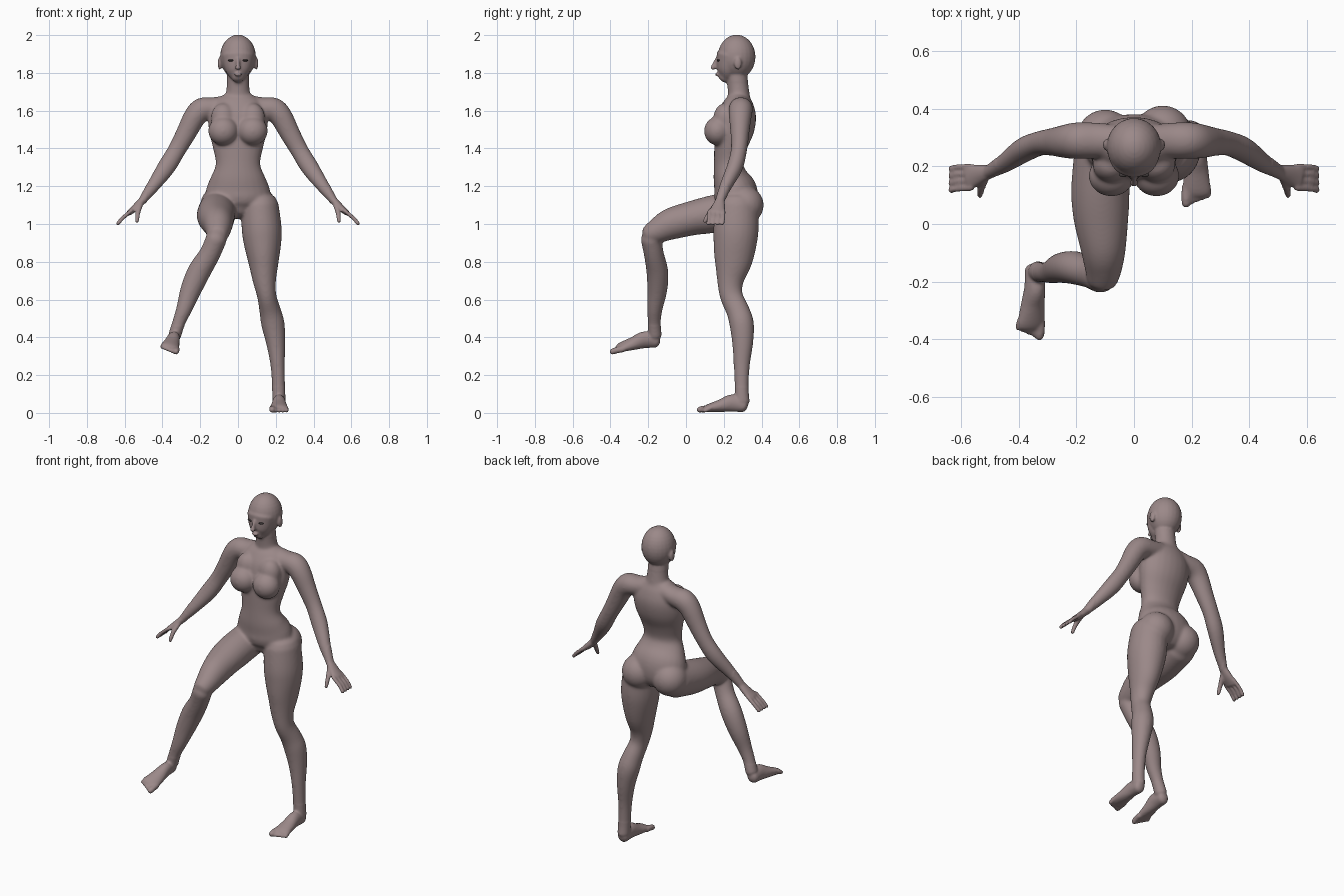
import bpy, bmesh, math
from mathutils import Matrix, Vector

default_cube = bpy.data.objects.get("Cube")
if default_cube:
    bpy.data.objects.remove(default_cube, do_unlink=True)

X_AXIS, Y_AXIS = Vector((1, 0, 0)), Vector((0, 1, 0))
IDENTITY = Matrix.Identity(4)


def make_material(name, colour):
    material = bpy.data.materials.new(name)
    material.use_nodes = True
    material.diffuse_color = (*colour, 1)
    shader = material.node_tree.nodes["Principled BSDF"]
    shader.inputs["Base Color"].default_value = (*colour, 1)
    shader.inputs["Roughness"].default_value = 0.7
    return material


def smooth_path(sections, steps=4):
    """Spline through sections of (x, y, z, half width, half depth)."""
    points = [Vector(s) for s in sections]
    points = [points[0]] + points + [points[-1]]
    result = []
    for p, q, r, s in zip(points, points[1:], points[2:], points[3:]):
        for i in range(steps):
            t = i / steps
            result.append(q + (r - p) * (t / 2)
                          + (p * 2 - q * 5 + r * 4 - s) * (t * t / 2)
                          + (q * 3 - p - r * 3 + s) * (t ** 3 / 2))
    return result + [points[-1]]


def tube(bm, sections, side=X_AXIS, matrix=IDENTITY, cap=0.7, sides=24):
    """Loft of elliptical sections with rounded ends."""
    path = smooth_path(sections)
    centres = [Vector(p[:3]) for p in path]
    last = len(path) - 1
    rows = []
    for i, p in enumerate(path):
        tangent = (centres[min(i + 1, last)] - centres[max(i - 1, 0)]).normalized()
        rows.append((centres[i], tangent, p[3], p[4]))

    def dome(row, direction):
        centre, tangent, a, b = row
        return [(centre + tangent * (direction * cap * min(a, b) * math.sin(u)),
                 tangent, a * math.cos(u), b * math.cos(u))
                for u in map(math.radians, (30, 55, 78))]

    rows = dome(rows[0], -1)[::-1] + rows + dome(rows[-1], 1)
    rings = []
    for centre, tangent, a, b in rows:
        u = (side - tangent * side.dot(tangent)).normalized()
        v = tangent.cross(u)
        angles = [math.tau * k / sides for k in range(sides)]
        rings.append([bm.verts.new(matrix @ (centre + u * (a * math.cos(w))
                                             + v * (b * math.sin(w)))) for w in angles])
    for low, high in zip(rings, rings[1:]):
        for k in range(sides):
            n = (k + 1) % sides
            bm.faces.new((low[k], low[n], high[n], high[k]))
    bm.faces.new(rings[0][::-1])
    bm.faces.new(rings[-1])


def ball(bm, centre, radii):
    matrix = Matrix.Translation(centre) @ Matrix.Diagonal((*radii, 1))
    bmesh.ops.create_uvsphere(bm, u_segments=24, v_segments=16, radius=1, matrix=matrix)


def add_foot(bm, matrix):
    """Foot with its sole on the local origin, big toe towards -x."""
    tube(bm, [(0, .01, .04, .033, .037), (0, -.05, .052, .035, .046),
              (0, -.11, .038, .042, .034), (0, -.17, .026, .049, .023),
              (0, -.19, .02, .048, .018)], X_AXIS, matrix)
    for i in range(5):
        x = -.036 + i * .019
        r = .017 if i == 0 else .012
        tip = -.222 + .007 * i
        tube(bm, [(x, -.17, .024, r, r), (x, tip + .02, .022, r, r),
                  (x, tip, r, r, r)], X_AXIS, matrix, 1, 12)


def add_arm(bm, matrix):
    tube(bm, [(.06, .29, 1.63, .055, .052), (.13, .29, 1.615, .062, .056),
              (.19, .29, 1.605, .064, .064), (.23, .287, 1.565, .06, .06),
              (.275, .285, 1.48, .05, .054), (.325, .28, 1.39, .043, .048),
              (.38, .258, 1.3, .043, .048), (.45, .21, 1.2, .033, .035),
              (.505, .18, 1.125, .024, .022)], Y_AXIS, matrix)
    # palm, fingers and thumb
    tube(bm, [(.5, .181, 1.13, .024, .021), (.54, .172, 1.09, .036, .019),
              (.575, .162, 1.06, .044, .015)], Y_AXIS, matrix)
    for i in range(4):
        y = .162 + (i - 1.5) * .025
        r = .011
        tube(bm, [(.565, y, 1.07, r, r), (.61, y - .002, 1.032, r, r),
                  (.635, y - .007, 1.003, r, r)], Y_AXIS, matrix, 1, 12)
    tube(bm, [(.515, .165, 1.11, .016, .014), (.53, .125, 1.06, .014, .013),
              (.535, .1, 1.015, .011, .011)], X_AXIS, matrix, 1, 12)


def build_parts(bm):
    # torso and neck
    tube(bm, [(0, .265, 1.06, .08, .085), (0, .27, 1.11, .165, .11),
              (0, .26, 1.18, .17, .115), (0, .235, 1.25, .143, .092),
              (0, .225, 1.32, .118, .077), (0, .235, 1.41, .135, .087),
              (0, .255, 1.5, .155, .105), (0, .27, 1.58, .155, .103),
              (0, .28, 1.64, .13, .08), (0, .285, 1.67, .095, .06)], cap=.4)
    tube(bm, [(0, .285, 1.62, .085, .06), (0, .28, 1.68, .067, .058),
              (0, .275, 1.73, .06, .056), (0, .265, 1.82, .058, .055)])
    # head, jaw, nose and lips
    ball(bm, (0, .268, 1.885), (.095, .1, .117))
    tube(bm, [(0, .2, 1.772, .032, .032), (0, .213, 1.795, .056, .051),
              (0, .224, 1.83, .073, .063), (0, .237, 1.89, .087, .076)], cap=.6)
    tube(bm, [(0, .165, 1.875, .009, .01), (0, .15, 1.845, .01, .012),
              (0, .142, 1.826, .016, .013)], cap=.8)
    ball(bm, (0, .163, 1.792), (.021, .01, .009))
    for s in (1, -1):
        mirror = Matrix.Diagonal((s, 1, 1, 1))
        add_arm(bm, mirror)
        ball(bm, (s * .097, .275, 1.85), (.011, .02, .033))
        # bust and buttocks
        ball(bm, (s * .078, .167, 1.492), (.08, .072, .076))
        ball(bm, (s * .078, .205, 1.56), (.066, .06, .08))
        ball(bm, (s * .1, .305 + s * .007, 1.1), (.1, .1, .1))
    # standing left leg
    tube(bm, [(.115, .27, 1.1, .1, .112), (.125, .265, .98, .106, .12),
              (.13, .26, .9, .1, .115), (.135, .25, .8, .081, .1),
              (.14, .235, .7, .062, .071), (.152, .24, .62, .051, .061),
              (.17, .275, .54, .057, .062), (.185, .295, .47, .062, .065),
              (.2, .3, .37, .051, .056), (.21, .295, .25, .038, .043),
              (.215, .295, .13, .035, .037), (.217, .297, .06, .035, .04)])
    add_foot(bm, Matrix.Translation((.217, .295, 0)))
    # raised right thigh and shin
    tube(bm, [(-.105, .27, 1.08, .1, .1), (-.116, .13, 1.05, .102, .099),
              (-.115, .03, 1.03, .097, .091), (-.107, -.08, 1, .08, .084),
              (-.106, -.15, .965, .066, .068), (-.109, -.19, .945, .056, .055)])
    tube(bm, [(-.113, -.185, .925, .056, .056), (-.15, -.17, .84, .056, .053),
              (-.205, -.152, .75, .062, .058), (-.25, -.152, .65, .056, .053),
              (-.285, -.165, .55, .043, .041), (-.313, -.168, .48, .035, .035),
              (-.335, -.165, .41, .034, .036)])
    tilt = Matrix.Rotation(math.radians(20), 4, "Y") @ Matrix.Rotation(math.radians(6), 4, "X")
    add_foot(bm, Matrix.Translation((-.36, -.165, .343)) @ tilt
             @ Matrix.Diagonal((-1, 1, 1, 1)))


def is_top(p):
    """Cropped top: straps and V neck in front, straight band behind."""
    x = abs(p.x)
    if p.z < 1.41 or x > .175 - .33 * max(0, p.z - 1.53):
        return False
    if p.y > .27:
        return p.z < 1.57
    return p.z < min(1.66, 1.525 + 1.4 * x)


def is_briefs(p):
    """Briefs with a dipped waist and high-cut legs."""
    x = abs(p.x)
    if x > .26 or p.y < .12:
        return False
    waist = 1.22 if p.y > .27 else min(1.22, 1.175 + .27 * x)
    front_cut = 1.02 + (.95 if p.x > 0 else 1.2) * x
    back_cut = 1.19 - 1.1 * (p.y - .22)
    return min(front_cut, back_cut) < p.z < waist


def is_fleshy(p):
    """Everything but the hands, feet and head."""
    return abs(p.x) < .48 and .14 < p.z < 1.75 and (p.x > 0 or p.z > .46)


skin = make_material("skin", (.33, .25, .25))
cloth = make_material("dark_cloth", (.105, .085, .088))
eye_dark = make_material("eye_dark", (.06, .05, .05))

# fuse the parts into one skin
bm = bmesh.new()
build_parts(bm)
bmesh.ops.recalc_face_normals(bm, faces=bm.faces)
mesh = bpy.data.meshes.new("body_parts")
bm.to_mesh(mesh)
bm.free()
body = bpy.data.objects.new("body", mesh)
bpy.context.collection.objects.link(body)
remesh = body.modifiers.new("fuse", "REMESH")
remesh.mode = "VOXEL"
remesh.voxel_size = .006
depsgraph = bpy.context.evaluated_depsgraph_get()
fused = bpy.data.meshes.new_from_object(body.evaluated_get(depsgraph))
body.modifiers.clear()
body.data = fused
bpy.data.meshes.remove(mesh)

# soften the joins, more on the trunk and limbs
bm = bmesh.new()
bm.from_mesh(fused)
fleshy = [v for v in bm.verts if is_fleshy(v.co)]
for verts, repeats in ((bm.verts[:], 3), (fleshy, 12)):
    for _ in range(repeats):
        bmesh.ops.smooth_vert(bm, verts=verts, factor=.5,
                              use_axis_x=True, use_axis_y=True, use_axis_z=True)
for face in bm.faces:
    centre = face.calc_center_median()
    face.material_index = int(is_top(centre) or is_briefs(centre))
    face.smooth = True
bm.to_mesh(fused)
bm.free()
fused.materials.clear()
fused.materials.append(skin)
fused.materials.append(cloth)

# eyes
for name, s in (("left_eye", 1), ("right_eye", -1)):
    bm = bmesh.new()
    ball(bm, (s * .037, .172, 1.866), (.016, .009, .006))
    for face in bm.faces:
        face.smooth = True
    eye_mesh = bpy.data.meshes.new(name)
    bm.to_mesh(eye_mesh)
    bm.free()
    eye_mesh.materials.append(eye_dark)
    bpy.context.collection.objects.link(bpy.data.objects.new(name, eye_mesh))
